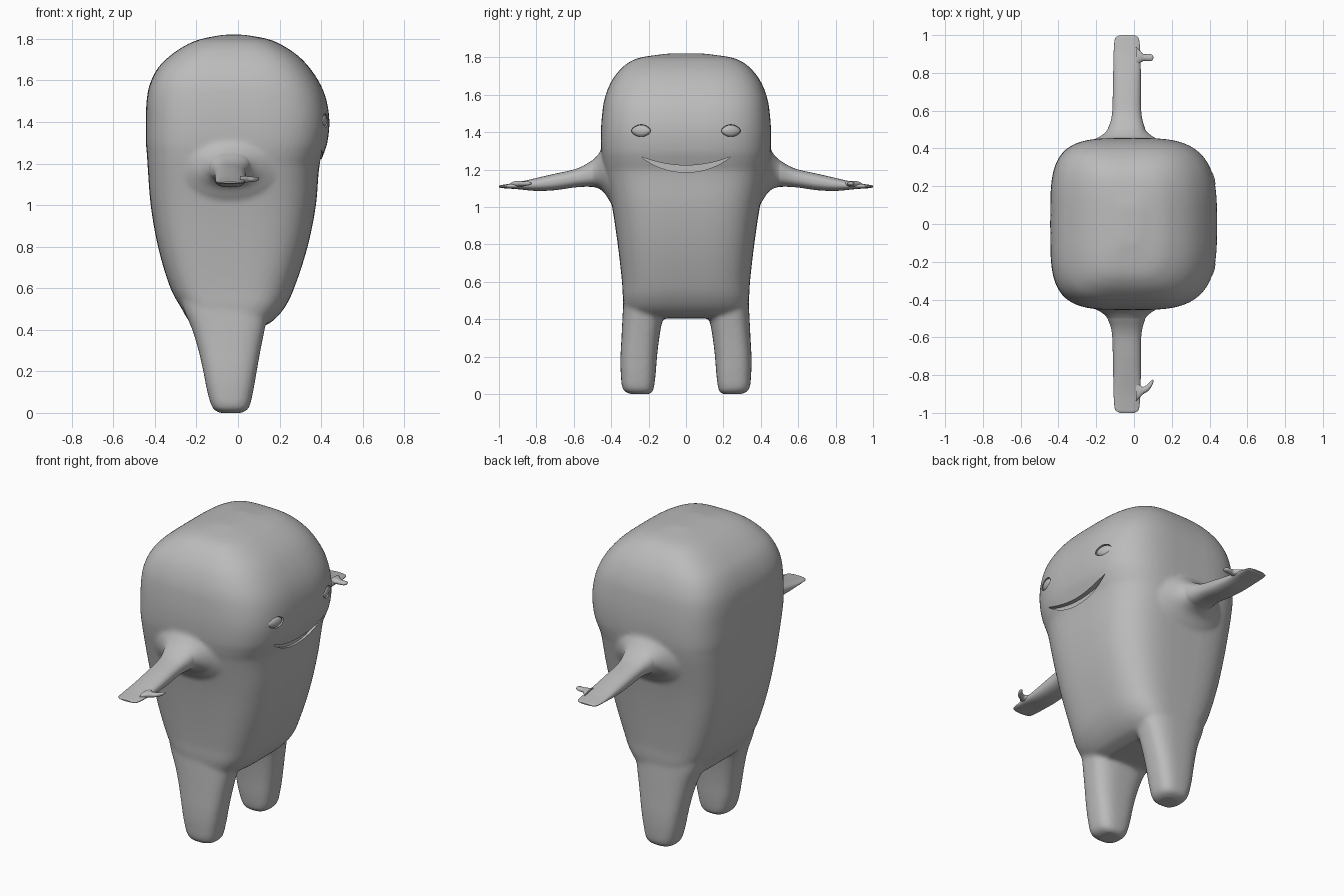
import bpy, bmesh, math
from mathutils import Vector

if "Cube" in bpy.data.objects:
    bpy.data.objects.remove(bpy.data.objects["Cube"])

skin = bpy.data.materials.new("plain grey")
skin.diffuse_color = (0.5, 0.5, 0.5, 1)
skin.use_nodes = True
skin.node_tree.nodes["Principled BSDF"].inputs["Base Color"].default_value = skin.diffuse_color


def spow(v, p):
    return math.copysign(abs(v) ** p, v)


def smooth_rows(rows, steps=5):
    """Catmull-Rom interpolation between cross-sections."""
    out = []
    for i in range(len(rows) - 1):
        p0, p1, p2 = rows[max(i - 1, 0)], rows[i], rows[i + 1]
        p3 = rows[min(i + 2, len(rows) - 1)]
        d = p2[0] - p1[0]
        for k in range(steps):
            t = k / steps
            h00, h10 = 2*t**3 - 3*t*t + 1, t**3 - 2*t*t + t
            h01, h11 = 3*t*t - 2*t**3, t**3 - t*t
            row = []
            for a, b, c, e in zip(p0, p1, p2, p3):
                m1 = (c - a) / (p2[0] - p0[0]) * d
                m2 = (e - b) / (p3[0] - p1[0]) * d
                row.append(h00*b + h10*m1 + h01*c + h11*m2)
            out.append(row)
    return out + [list(rows[-1])]


def loft(bm, rows, axes, n_front=3, n_back=3, flip=1, seg=64):
    """Rows (t, u0, u1, v0, v1); axes names which world axes t, u, v follow."""
    rings = []
    for t, u0, u1, v0, v1 in smooth_rows(rows):
        ring = []
        for k in range(seg):
            a = 2 * math.pi * k / seg
            p = 2 / (n_front if math.cos(a) > 0 else n_back)
            co = dict(zip(axes, (t,
                                 (u0+u1)/2 + (u1-u0)/2 * spow(math.cos(a), p),
                                 (v0+v1)/2 + (v1-v0)/2 * spow(math.sin(a), p))))
            ring.append(bm.verts.new((co["x"], co["y"] * flip, co["z"])))
        rings.append(ring)
    faces = [bm.faces.new(rings[0]), bm.faces.new(rings[-1])]
    for r, s in zip(rings, rings[1:]):
        for k in range(seg):
            j = (k + 1) % seg
            faces.append(bm.faces.new((r[k], r[j], s[j], s[k])))
    bmesh.ops.recalc_face_normals(bm, faces=faces)


def make(name, bm):
    me = bpy.data.meshes.new(name)
    bm.to_mesh(me)
    bm.free()
    me.materials.append(skin)
    ob = bpy.data.objects.new(name, me)
    bpy.context.collection.objects.link(ob)
    return ob


def shade(ob, angle=40):
    bpy.ops.object.select_all(action='DESELECT')
    ob.select_set(True)
    bpy.context.view_layer.objects.active = ob
    bpy.ops.object.shade_smooth_by_angle(angle=math.radians(angle))


def ellipsoid(bm, s, size):
    res = bmesh.ops.create_uvsphere(bm, u_segments=32, v_segments=20, radius=1)
    for v in res["verts"]:
        # almond outline with slight points at both ends
        y = v.co.y
        v.co = Vector((v.co.x * size[0], y * size[1],
                       v.co.z * size[2] * (1 - 0.25 * y * y)))
        v.co.x -= v.co.y * s * 0.25
        v.co += Vector((0.405, 0.24 * s, 1.407))


# Section tables
torso = [(z, a, b, -h, h) for z, a, b, h in (
    (.405, -.14, .08, .24), (.43, -.22, .15, .31), (.5, -.27, .22, .335),
    (.6, -.325, .27, .342), (.8, -.385, .335, .365), (1.0, -.42, .375, .395),
    (1.19, -.435, .392, .435), (1.24, -.438, .41, .445), (1.3, -.443, .43, .453),
    (1.4, -.443, .44, .455), (1.5, -.44, .427, .448), (1.58, -.425, .397, .435),
    (1.66, -.385, .345, .405), (1.72, -.325, .287, .365), (1.77, -.25, .212, .31),
    (1.80, -.175, .14, .24), (1.82, -.07, .03, .10))]
leg = [(0, -.09, .02, .19, .30), (.02, -.12, .05, .175, .335),
       (.1, -.147, .072, .163, .348), (.2, -.167, .09, .155, .35),
       (.3, -.19, .108, .143, .345), (.4, -.22, .128, .125, .34),
       (.5, -.262, .15, .10, .335), (.6, -.29, .17, .08, .33)]
arm = [(.38, -.30, .22, 1.0, 1.39), (.41, -.27, .19, 1.035, 1.355),
       (.44, -.225, .14, 1.08, 1.32), (.47, -.17, .09, 1.1, 1.28),
       (.5, -.14, .06, 1.108, 1.25), (.55, -.122, .045, 1.108, 1.22),
       (.6, -.115, .038, 1.104, 1.2), (.7, -.112, .037, 1.09, 1.178),
       (.8, -.11, .036, 1.086, 1.155), (.9, -.108, .034, 1.095, 1.132),
       (.97, -.103, .028, 1.1, 1.12), (.99, -.095, .02, 1.102, 1.117),
       (1.0, -.075, 0, 1.106, 1.113)]

# Body: torso, legs and shoulders fused and softened
bm = bmesh.new()
loft(bm, torso, "zxy", 3.3, 4)
for s in (1, -1):
    loft(bm, leg, "zxy", 2.8, 2.8, s)
    loft(bm, arm[:7], "yxz", 2.2, 2.2, s)
body = make("body", bm)
rm = body.modifiers.new("fuse", 'REMESH')
rm.mode, rm.voxel_size = 'VOXEL', 0.011
sm = body.modifiers.new("soften", 'SMOOTH')
sm.factor, sm.iterations = 0.5, 10

# Eye sockets and smile, cut into the face
bm = bmesh.new()
for s in (1, -1):
    ellipsoid(bm, s, (.03, .058, .038))
N = 28
up, low = [], []
for i in range(N + 1):
    q = -1 + 2 * i / N
    up.append((q * .235, 1.222 + .045 * q * q))
    low.append((q * .235, 1.186 + .078 * abs(q) ** 2.2))
outline = low + up[::-1]
back = [bm.verts.new((.378, y, z)) for y, z in outline]
front = [bm.verts.new((.5, y, z)) for y, z in outline]
M = len(outline)
fs = [bm.faces.new(back), bm.faces.new(front)]
for k in range(M):
    j = (k + 1) % M
    fs.append(bm.faces.new((back[k], back[j], front[j], front[k])))
bmesh.ops.recalc_face_normals(bm, faces=fs)
cutter = make("face_cutter", bm)
cutter.hide_render = True
bo = body.modifiers.new("face", 'BOOLEAN')
bo.operation, bo.object, bo.solver = 'DIFFERENCE', cutter, 'EXACT'
bpy.context.view_layer.update()
deps = bpy.context.evaluated_depsgraph_get()
body_mesh = bpy.data.meshes.new_from_object(body.evaluated_get(deps))
body.modifiers.clear()
body.data = body_mesh
bpy.data.objects.remove(cutter)
shade(body)

# Eyes, arms and thumbs
for s, side in ((1, "left"), (-1, "right")):
    bm = bmesh.new()
    ellipsoid(bm, s, (.022, .051, .032))
    shade(make(side + "_eye", bm), 60)

    bm = bmesh.new()
    loft(bm, arm[4:], "yxz", 2.4, 2.4, s)
    shade(make(side + "_arm", bm), 60)

    c = 0 if s > 0 else .04      # one thumb curls inwards
    bm = bmesh.new()
    loft(bm, [(.01, .83, .94, 1.105, 1.14), (.035, .855, .915, 1.108, 1.14),
              (.05, .862, .9, 1.11, 1.138), (.075, .862 - c*.4, .9 - c*.4, 1.112, 1.136),
              (.095, .865 - c, .897 - c, 1.117, 1.135),
              (.102, .875 - c*1.2, .887 - c*1.2, 1.123, 1.13)],
         "xyz", 2, 2, s, 24)
    shade(make(side + "_thumb", bm), 60)
